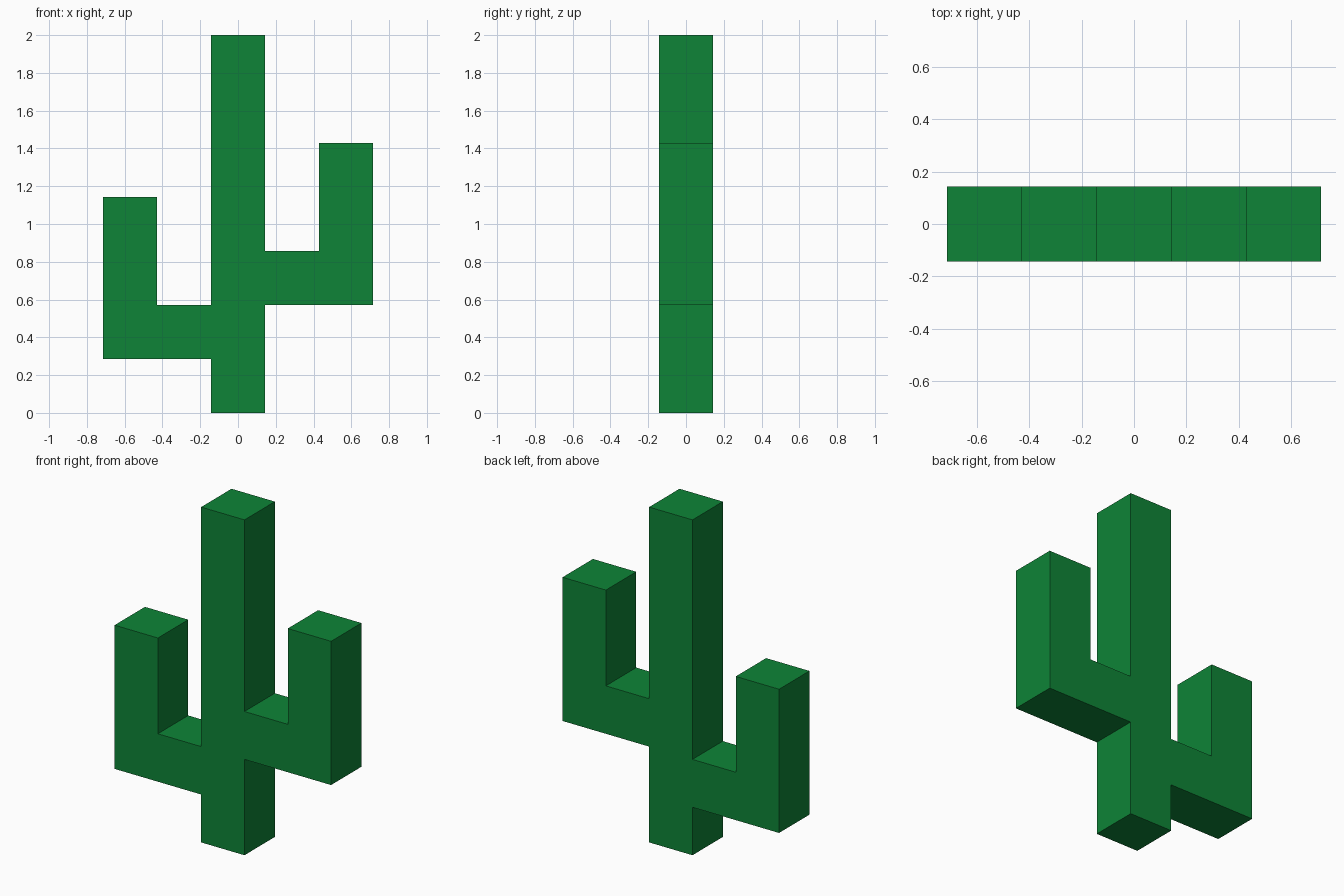
import bpy
import bmesh

cube = bpy.data.objects.get("Cube")
if cube:
    bpy.data.objects.remove(cube, do_unlink=True)

U = 2 / 7  # stem thickness; every dimension is a multiple of it

# Single flat green
green = bpy.data.materials.new("cactus green")
color = (0.0044, 0.231, 0.038, 1)
green.diffuse_color = color
green.use_nodes = True
bsdf = next(n for n in green.node_tree.nodes if n.type == 'BSDF_PRINCIPLED')
bsdf.inputs["Base Color"].default_value = color
bsdf.inputs["Roughness"].default_value = 0.8

# Cactus outline (x, z) in units: trunk, higher left arm, lower right arm
outline = [
    (-0.5, 0), (0.5, 0),
    (0.5, 2), (2.5, 2), (2.5, 5), (1.5, 5), (1.5, 3), (0.5, 3),
    (0.5, 7), (-0.5, 7),
    (-0.5, 2), (-1.5, 2), (-1.5, 4), (-2.5, 4), (-2.5, 1), (-0.5, 1),
]

# Front face extruded back to a square-section body
bm = bmesh.new()
front = bm.faces.new([bm.verts.new((x * U, -U / 2, z * U)) for x, z in outline])
ext = bmesh.ops.extrude_face_region(bm, geom=[front], use_keep_orig=True)
back = [v for v in ext["geom"] if isinstance(v, bmesh.types.BMVert)]
bmesh.ops.translate(bm, verts=back, vec=(0, U, 0))
bmesh.ops.recalc_face_normals(bm, faces=bm.faces)

mesh = bpy.data.meshes.new("cactus")
bm.to_mesh(mesh)
bm.free()
mesh.materials.append(green)
bpy.context.collection.objects.link(bpy.data.objects.new("cactus", mesh))
